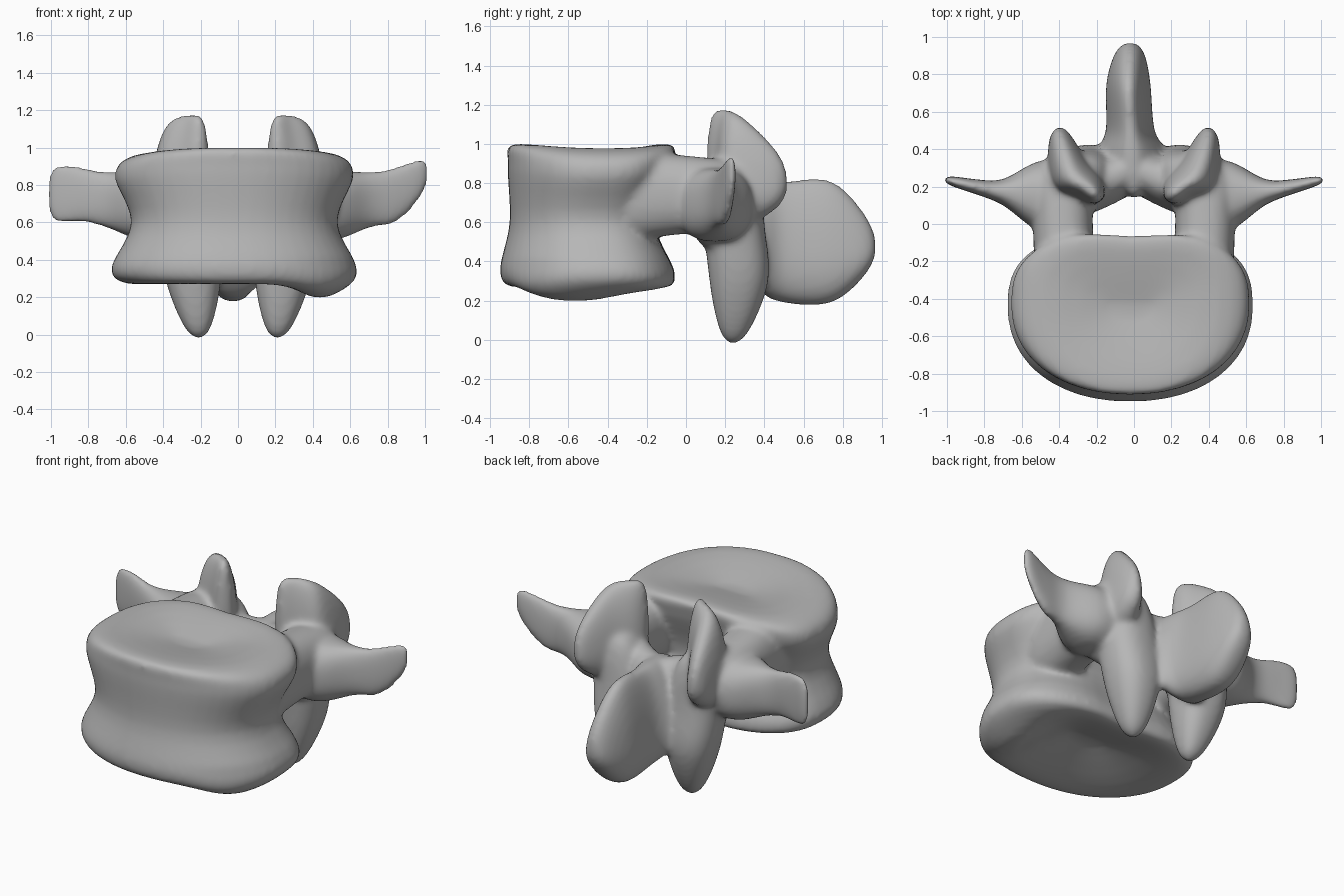
import bpy, bmesh, math
from mathutils import Vector

if "Cube" in bpy.data.objects:
    bpy.data.objects.remove(bpy.data.objects["Cube"], do_unlink=True)

SIDES, STEPS = 48, 28
X, Y, Z = Vector((1, 0, 0)), Vector((0, 1, 0)), Vector((0, 0, 1))
ANGLES = [math.tau * i / SIDES for i in range(SIDES)]
parts = []


def spow(v, p):
    return math.copysign(abs(v) ** p, v)


def bell(v, width):
    return math.exp(-(v / width) ** 2)


def spline(points, t):
    """Smooth curve through the points, t running from 0 to 1."""
    last = len(points) - 1
    k = min(int(t * last), last - 1)
    u = t * last - k
    a, b, c, d = (Vector(points[max(0, min(last, k + i))]) for i in (-1, 0, 1, 2))
    return b + ((c - a) + ((2 * a - 5 * b + 4 * c - d) + (3 * (b - c) + d - a) * u) * u) * (u / 2)


def skin(name, rings):
    """Closed surface through a list of rings of points."""
    bm = bmesh.new()
    loops = [[bm.verts.new(p) for p in ring] for ring in rings]
    for a, b in zip(loops, loops[1:]):
        for i in range(SIDES):
            j = (i + 1) % SIDES
            bm.faces.new((a[i], a[j], b[j], b[i]))
    bm.faces.new(loops[0])
    bm.faces.new(loops[-1])
    bmesh.ops.recalc_face_normals(bm, faces=bm.faces)
    mesh = bpy.data.meshes.new(name)
    bm.to_mesh(mesh)
    bm.free()
    ob = bpy.data.objects.new(name, mesh)
    bpy.context.collection.objects.link(ob)
    parts.append(ob)


def limb(name, stations, u, v, side=1, taper=0):
    """Round-ended limb; a station is x, y, z and the radii along u and v."""
    rings = []
    for k in range(STEPS + 1):
        t = (1 - math.cos(math.pi * k / STEPS)) / 2
        x, y, z, ru, rv = spline(stations, t)
        swell = math.sqrt(max(.02, 1 - abs(2 * t - 1) ** 6))
        ring = []
        for angle in ANGLES:
            c, s = spow(math.cos(angle), .85), spow(math.sin(angle), .85)
            p = Vector((x, y, z)) + swell * (u * (ru * c * (1 - taper * s)) + v * (rv * s))
            ring.append((p.x * side, p.y, p.z))
        rings.append(ring)
    skin(name, rings)


# Body: waisted kidney-shaped drum with dished ends (height, half width, front, back)
body = [(.36, .1, -.5, -.4), (.27, .5, -.85, -.1), (.34, .66, -.95, -.04),
        (.6, .55, -.9, -.14), (.9, .64, -.91, -.05), (1, .52, -.87, -.07),
        (.94, .1, -.5, -.4)]
rings = []
for k in range(STEPS + 1):
    z, half, front, back = spline(body, k / STEPS)
    middle = front + .56 * (back - front)
    ring = []
    for angle in ANGLES:
        c, s = math.cos(angle), math.sin(angle)
        power, reach = (.74, back - middle) if s > 0 else (.92, middle - front)
        x = half * spow(c, power) - .02
        y = middle + reach * spow(s, power) - .03 * max(s, 0) * bell(x, .2)
        # the upper rim droops at the sides, the lower rim swells on the left
        droop = abs(x) ** 3 * max(0, z - .6) * .6
        bulge = .08 * bell(x - .42, .16) * bell(y + .55, .3) if z < .4 else 0
        ring.append((x, y, z - droop - bulge))
    rings.append(ring)
skin("vertebral_body", rings)

# Paired parts of the arch; the tips of the side processes differ slightly
for side, label, tip_z, tip_size in ((1, "left", .87, .12), (-1, "right", .75, .2)):
    limb(label + "_pedicle", [
        (.36, -.4, .73, .17, .25), (.38, 0, .74, .16, .2),
        (.38, .32, .71, .17, .2)], X, Z, side)
    limb(label + "_transverse_process", [
        (.25, .15, .7, .2, .2), (.5, .15, .69, .19, .19), (.7, .17, .72, .07, .15),
        (.85, .2, .75, .04, .15), (1.02, .24, tip_z, .03, tip_size)], Y, Z, side)
    limb(label + "_superior_process", [
        (.18, .12, .93, .05, .25), (.24, .19, .9, .08, .28), (.35, .28, .86, .11, .28),
        (.42, .51, .81, .06, .14)], Vector((.8, -.6, 0)), Z, side, taper=.25)
    limb(label + "_lamina", [
        (.45, .15, .68, .14, .2), (.2, .21, .63, .14, .2),
        (-.1, .34, .57, .12, .21)], Y, Z, side, taper=.15)
    limb(label + "_inferior_process", [
        (.3, .27, .9, .14, .11), (.26, .25, .6, .17, .15),
        (.24, .27, .3, .15, .15), (.21, .24, -.02, .07, .07)], X, Y, side)

# Spinous process: tall blade pointing back, widest along its root and lower edge
limb("spinous_process", [
    (0, .14, .7, .06, .12), (-.01, .36, .54, .17, .27), (-.02, .5, .5, .12, .31),
    (-.03, .75, .5, .11, .31), (-.02, .97, .48, .08, .14)], X, Z, taper=.35)

# Fuse all parts into one continuous bone
bpy.ops.object.select_all(action='DESELECT')
for ob in parts:
    ob.select_set(True)
bone = parts[0]
bpy.context.view_layer.objects.active = bone
bpy.ops.object.join()
bone.name = "vertebra"
fuse = bone.modifiers.new("fuse", 'REMESH')
fuse.mode = 'VOXEL'
fuse.voxel_size = .016
soft = bone.modifiers.new("soften", 'SMOOTH')
soft.factor, soft.iterations = .5, 14
bpy.ops.object.convert(target='MESH')

# Colour and shading
mat = bpy.data.materials.new("bone_grey")
mat.use_nodes = True
grey = (.47, .47, .47, 1)
mat.diffuse_color = grey
bsdf = next(n for n in mat.node_tree.nodes if n.type == 'BSDF_PRINCIPLED')
bsdf.inputs["Base Color"].default_value = grey
bone.data.materials.clear()
bone.data.materials.append(mat)
bpy.ops.object.shade_smooth()
